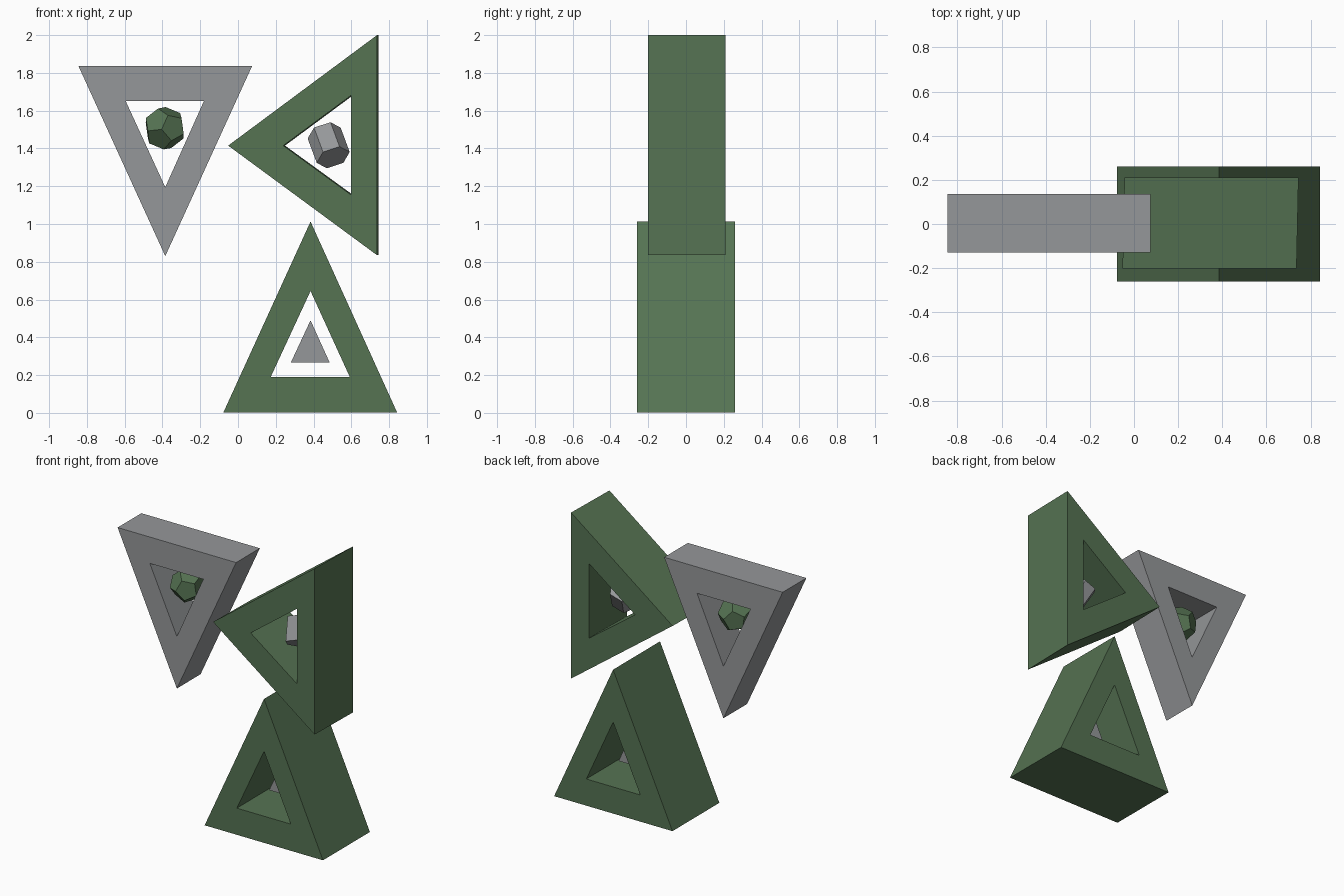
import bpy, bmesh
from mathutils import Vector

if "Cube" in bpy.data.objects:
    bpy.data.objects.remove(bpy.data.objects["Cube"])


def material(name, rgb):
    m = bpy.data.materials.new(name)
    m.diffuse_color = (*rgb, 1)
    m.use_nodes = True
    m.node_tree.nodes["Principled BSDF"].inputs["Base Color"].default_value = m.diffuse_color
    return m


green = material("dark_green", (0.092, 0.172, 0.086))
grey = material("mid_grey", (0.30, 0.31, 0.32))


def finish(name, bm, mat):
    bmesh.ops.recalc_face_normals(bm, faces=bm.faces[:])
    mesh = bpy.data.meshes.new(name)
    bm.to_mesh(mesh)
    bm.free()
    mesh.materials.append(mat)
    ob = bpy.data.objects.new(name, mesh)
    bpy.context.collection.objects.link(ob)
    return ob


def triangle(name, mat, outer, y0, y1, inner=None, skew=0.0):
    """Triangular prism along y, with an optional triangular hole."""
    bm = bmesh.new()

    def loop(pts, y, dx):
        return [bm.verts.new((x + dx, y, z)) for x, z in pts]

    of, ob = loop(outer, y0, 0), loop(outer, y1, skew)
    if inner:
        nf, nb = loop(inner, y0, 0), loop(inner, y1, skew)
        pairs = [(of, ob), (of, nf), (ob, nb), (nf, nb)]
    else:
        pairs = [(of, ob)]
        bm.faces.new(of)
        bm.faces.new(ob)
    for a, b in pairs:
        for i in range(3):
            j = (i + 1) % 3
            bm.faces.new((a[i], a[j], b[j], b[i]))
    return finish(name, bm, mat)


# Three triangular frames
triangle("lower_frame", green, [(-0.077, 0.003), (0.842, 0.003), (0.384, 1.013)],
         -0.26, 0.26, [(0.173, 0.19), (0.592, 0.19), (0.384, 0.645)])
triangle("left_frame", grey, [(-0.845, 1.837), (0.075, 1.837), (-0.385, 0.83)],
         -0.128, 0.135, [(-0.595, 1.652), (-0.18, 1.652), (-0.385, 1.195)])
triangle("right_frame", green, [(-0.052, 1.415), (0.736, 2.0), (0.736, 0.835)],
         -0.202, 0.21, [(0.24, 1.415), (0.598, 1.68), (0.598, 1.155)], 0.009)

# Small wedge floating in the lower frame
triangle("small_wedge", grey, [(0.28, 0.267), (0.485, 0.267), (0.384, 0.49)], -0.055, 0.055)

# Twelve-sided ball floating in the left frame (dual of an icosahedron)
src = bmesh.new()
bmesh.ops.create_icosphere(src, subdivisions=1, radius=1)
pts = [f.calc_center_median().normalized() * 0.117 for f in src.faces]
src.free()
bm = bmesh.new()
for p in pts:
    bm.verts.new(p)
bmesh.ops.convex_hull(bm, input=bm.verts[:])
bmesh.ops.dissolve_limit(bm, angle_limit=0.05, verts=bm.verts[:], edges=bm.edges[:])
ball = finish("faceted_ball", bm, green)
ball.location = (-0.388, 0, 1.507)
ball.rotation_euler = (0.35, 0.3, 0.2)

# Tilted six-sided prism floating in the right frame
bm = bmesh.new()
bmesh.ops.create_cone(bm, cap_ends=True, segments=6, radius1=0.092, radius2=0.092, depth=0.165)
prism = finish("hex_prism", bm, grey)
prism.location = (0.48, 0, 1.417)
prism.rotation_euler = Vector((-0.29, 0.55, 0.78)).to_track_quat('Z', 'Y').to_euler()
